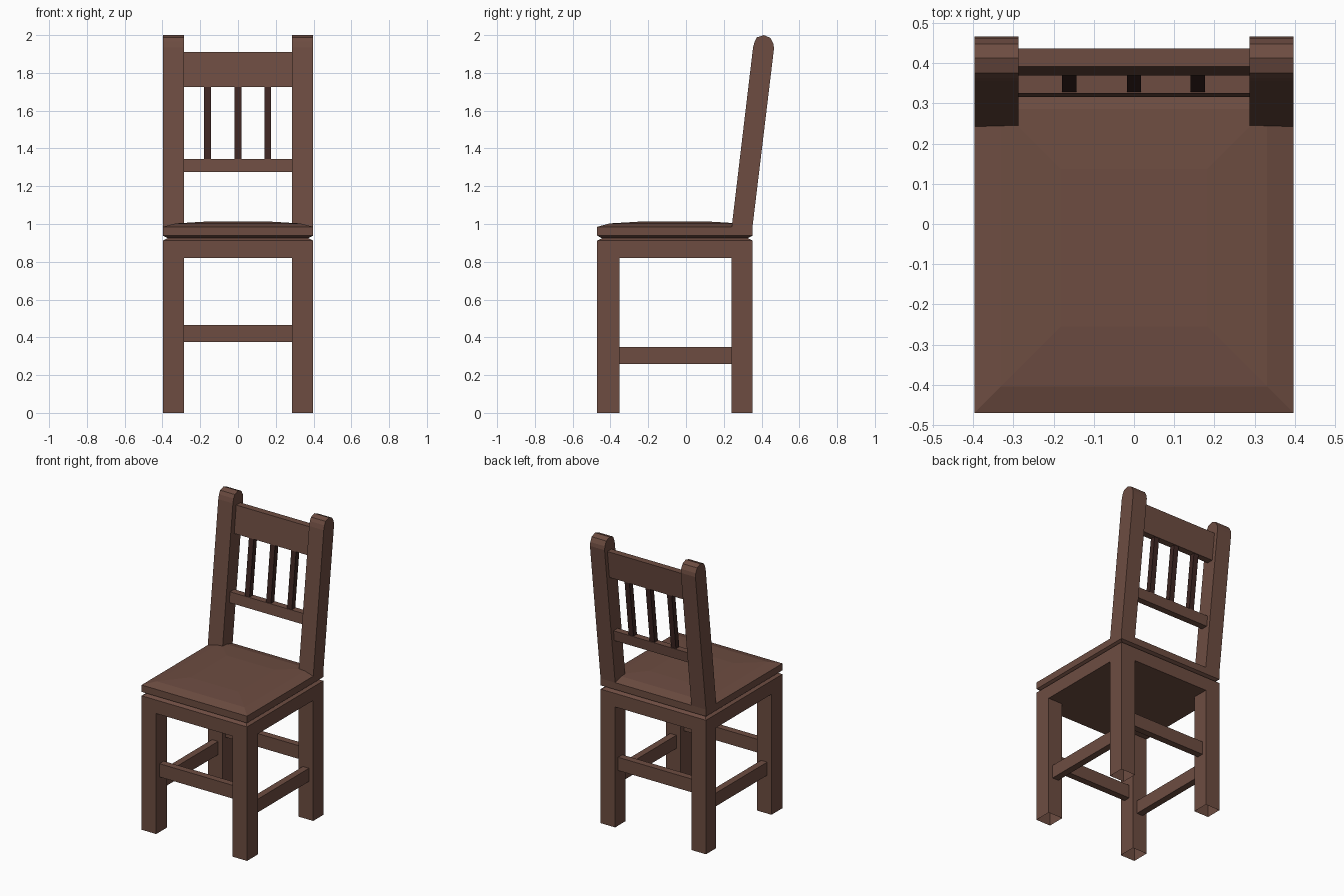
import bpy, bmesh

if "Cube" in bpy.data.objects:
    bpy.data.objects.remove(bpy.data.objects["Cube"])

X, Y0, Y1 = 0.397, -0.47, 0.352   # seat half width, front and back
T = 0.11                          # leg thickness
SLOPE = 0.119                     # backward lean of the backrest


def material(name, rgb):
    m = bpy.data.materials.new(name)
    m.diffuse_color = (*rgb, 1)
    m.use_nodes = True
    m.node_tree.nodes["Principled BSDF"].inputs["Base Color"].default_value = m.diffuse_color
    return m


WOOD = material("brown_wood", (0.153, 0.073, 0.053))
DARK = material("dark_wood", (0.048, 0.02, 0.017))


def loft(name, rings, cap_start=True, cap_end=True, mat=WOOD):
    """Skin a list of equally sized point rings into one mesh."""
    bm = bmesh.new()
    vs = [[bm.verts.new(p) for p in r] for r in rings]
    n = len(vs[0])
    for a, b in zip(vs, vs[1:]):
        for i in range(n):
            j = (i + 1) % n
            bm.faces.new((a[i], a[j], b[j], b[i]))
    if cap_start:
        bm.faces.new(vs[0][::-1])
    if cap_end:
        bm.faces.new(vs[-1])
    bmesh.ops.recalc_face_normals(bm, faces=bm.faces)
    me = bpy.data.meshes.new(name)
    bm.to_mesh(me)
    bm.free()
    me.materials.append(mat)
    ob = bpy.data.objects.new(name, me)
    bpy.context.collection.objects.link(ob)
    return ob


def rect(x0, x1, y0, y1, z):
    return [(x0, y0, z), (x1, y0, z), (x1, y1, z), (x0, y1, z)]


def inset(d, z):
    return rect(-X + d, X - d, Y0 + d, Y1 - d, z)


def box(name, x0, x1, y0, y1, z0, z1):
    return loft(name, [rect(x0, x1, y0, y1, z0), rect(x0, x1, y0, y1, z1)])


def leaning(name, x0, x1, y, depth, z0, z1, mat=WOOD):
    """Box sheared along the backrest; y is its front at z0."""
    d = (z1 - z0) * SLOPE
    return loft(name, [rect(x0, x1, y, y + depth, z0),
                       rect(x0, x1, y + d, y + d + depth, z1)], mat=mat)


# Frame and domed seat, meeting in a V groove
loft("seat_frame", [inset(0, 0.82), inset(0, 0.912), inset(0.025, 0.925)], cap_end=False)
loft("seat", [inset(0.025, 0.925), inset(0, 0.938), inset(0, 0.985),
              inset(0.066, 1.003), inset(0.215, 1.012)], cap_start=False)

# Post side profile (y, z) with a rounded top
POST = [(0.242, 0.985), (0.352, 0.985), (0.466, 1.93), (0.462, 1.955), (0.447, 1.985),
        (0.412, 2.0), (0.375, 1.988), (0.363, 1.965), (0.355, 1.935)]

for side, s in (("left", -1), ("right", 1)):
    x0, x1 = sorted((s * X, s * (X - T)))
    # Legs, open at the foot
    for end, y0, y1 in (("front", Y0, Y0 + 0.118), ("back", Y1 - T, Y1)):
        loft(f"{end}_leg_{side}", [rect(x0, x1, y0, y1, 0), rect(x0, x1, y0, y1, 0.82)],
             cap_start=False, cap_end=False)
    loft(f"back_post_{side}", [[(x, y, z) for y, z in POST] for x in (x0, x1)])
    # Side stretcher
    c = s * (X - T / 2)
    box(f"side_stretcher_{side}", c - 0.023, c + 0.023, Y0 + 0.118, Y1 - T, 0.26, 0.35)

# Front and back stretchers
W = X - T
for end, y in (("front", -0.411), ("back", 0.297)):
    box(f"{end}_stretcher", -W, W, y - 0.023, y + 0.023, 0.375, 0.465)

# Backrest rails and spindles
leaning("top_rail", -W, W, 0.369, 0.045, 1.725, 1.91)
leaning("lower_rail", -W, W, 0.316, 0.045, 1.275, 1.345)
for i, x in enumerate((-0.161, 0, 0.158)):
    leaning(f"spindle_{i + 1}", x - 0.018, x + 0.018, 0.328, 0.036, 1.345, 1.725, DARK)
